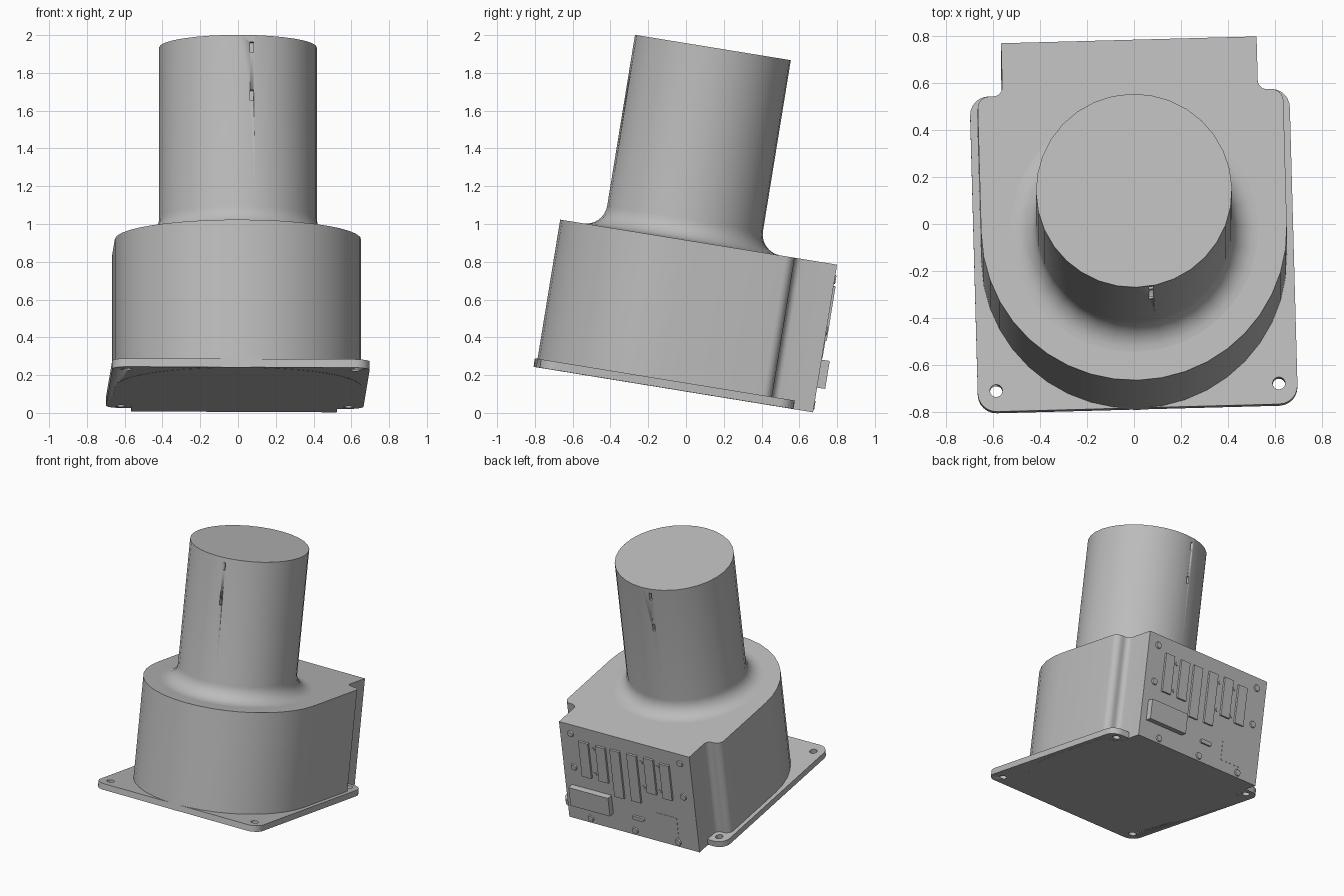
import bpy, bmesh, math
from mathutils import Matrix, Vector

if "Cube" in bpy.data.objects:
    bpy.data.objects.remove(bpy.data.objects["Cube"])

# Whole unit is leaned backwards-down and turned slightly around the column axis
FRAME = (Matrix.Rotation(math.radians(-9.24), 4, 'X')
         @ Matrix.Translation((0, -0.17, 0))
         @ Matrix.Rotation(math.radians(1.55), 4, 'Z'))
BOTTOM, PLATE_TOP, BODY_TOP, TOP = 0.111, 0.157, 0.903, 1.932
BACK, HALF = 0.819, 0.545

grey = bpy.data.materials.new("housing_grey")
grey.diffuse_color = (0.5, 0.5, 0.5, 1)
grey.use_nodes = True
grey.node_tree.nodes["Principled BSDF"].inputs["Base Color"].default_value = grey.diffuse_color


def finish(name, bm, angle=35):
    bmesh.ops.recalc_face_normals(bm, faces=bm.faces)
    me = bpy.data.meshes.new(name)
    bm.to_mesh(me)
    bm.free()
    me.materials.append(grey)
    ob = bpy.data.objects.new(name, me)
    bpy.context.collection.objects.link(ob)
    ob.matrix_world = FRAME
    bpy.ops.object.select_all(action='DESELECT')
    ob.select_set(True)
    bpy.context.view_layer.objects.active = ob
    bpy.ops.object.shade_smooth_by_angle(angle=math.radians(angle))
    return ob


def arc(cx, cy, r, a0, a1, n):
    return [(cx + r * math.cos(math.radians(a0 + (a1 - a0) * i / n)),
             cy + r * math.sin(math.radians(a0 + (a1 - a0) * i / n))) for i in range(n + 1)]


def prism(name, outline, z0, z1):
    bm = bmesh.new()
    face = bm.faces.new([bm.verts.new((x, y, z0)) for x, y in outline])
    ext = bmesh.ops.extrude_face_region(bm, geom=[face])
    bmesh.ops.translate(bm, vec=(0, 0, z1 - z0),
                        verts=[g for g in ext['geom'] if isinstance(g, bmesh.types.BMVert)])
    return finish(name, bm)


def add_box(bm, centre, size):
    bmesh.ops.create_cube(bm, size=1, matrix=Matrix.Translation(centre)
                          @ Matrix.Diagonal((*size, 1)))


def add_cyl(bm, centre, r, depth, axis='Z', n=16, r2=None):
    rot = Matrix.Rotation(math.radians(-90), 4, 'X') if axis == 'Y' else Matrix()
    bmesh.ops.create_cone(bm, cap_ends=True, segments=n, radius1=r, radius2=r2 or r,
                          depth=depth, matrix=Matrix.Translation(centre) @ rot)


def cut(target, bm):
    cutter = finish("cutter", bm)
    mod = target.modifiers.new("cut", 'BOOLEAN')
    mod.operation, mod.solver, mod.object = 'DIFFERENCE', 'EXACT', cutter
    bpy.context.view_layer.objects.active = target
    bpy.ops.object.modifier_apply(modifier=mod.name)
    bpy.data.objects.remove(cutter)


def on_back(a, b):
    """Position on the rear panel: a across from +x, b down from the top."""
    return HALF * (1 - 2 * a), BODY_TOP - 0.79 * b


# Base plate with rounded corners and four bolt holes
W, F, B, R = 0.682, -0.65, 0.712, 0.08
plate = prism("base_plate",
              arc(W - R, B - R, R, 0, 90, 6) + arc(-W + R, B - R, R, 90, 180, 6)
              + arc(-W + R, F + R, R, 180, 270, 6) + arc(W - R, F + R, R, 270, 360, 6),
              BOTTOM + 0.001, PLATE_TOP)
holes = bmesh.new()
for x in (-0.603, 0.603):
    for y in (-0.56, 0.648):
        add_cyl(holes, (x, y, 0.13), 0.027, 0.2)
cut(plate, holes)

# Housing: round front, notched rear corners, flat back
right = (arc(0.602, 0.54, 0.05, 0, 90, 6) + arc(0.585, 0.63, 0.04, 270, 180, 6)
         + [(HALF, BACK)])
left = [(-x, y) for x, y in reversed(right)]
prism("housing", arc(0, 0, 0.652, 180, 360, 20) + right + left, BOTTOM, BODY_TOP)

# Column with a fillet flaring into the housing top
profile = [(0.530, BODY_TOP - 0.02)] + [
    (x, z) for x, z in arc(0.53, BODY_TOP + 0.112, 0.112, 270, 180, 8)] + [(0.418, TOP)]
N = 32
bm = bmesh.new()
rings = [[bm.verts.new((r * math.cos(2 * math.pi * i / N), r * math.sin(2 * math.pi * i / N), z))
          for i in range(N)] for r, z in profile]
for lo, hi in zip(rings, rings[1:]):
    for i in range(N):
        j = (i + 1) % N
        bm.faces.new((lo[i], lo[j], hi[j], hi[i]))
bm.faces.new(rings[-1])
bm.faces.new(rings[0])
column = finish("column", bm)

# Alignment slots on the front and rear of the column
slots = bmesh.new()
for side in (1, -1):
    for z in (1.868, 1.61):
        add_box(slots, (side * 0.062, side * -0.41, z), (0.018, 0.06, 0.056))
cut(column, slots)

# Rear panel: connector strips
bm = bmesh.new()
for a, b, h in ((0.18, 0.33, 0.29), (0.31, 0.33, 0.29), (0.42, 0.39, 0.39),
                (0.55, 0.385, 0.39), (0.68, 0.315, 0.29), (0.80, 0.33, 0.29)):
    x, z = on_back(a, b)
    add_box(bm, (x, BACK, z), (0.08, 0.03, h))
finish("connector_strips", bm)

# Rear panel: power block, small oval port and thin cover
bm = bmesh.new()
x, z = on_back(0.2, 0.74)
add_box(bm, (x, BACK + 0.01, z), (0.33, 0.07, 0.15))
finish("power_block", bm)
bm = bmesh.new()
x, z = on_back(0.55, 0.81)
add_box(bm, (x, BACK, z), (0.07, 0.03, 0.03))
for s in (-1, 1):
    add_cyl(bm, (x + s * 0.035, BACK, z), 0.015, 0.03, 'Y')
finish("small_port", bm)
bm = bmesh.new()
x, z = on_back(0.77, 0.80)
add_box(bm, (x, BACK, z), (0.17, 0.004, 0.16))
finish("cover_plate", bm)

# Rear panel: large screws round the edge, small ones beside the strips
bm = bmesh.new()
for a, b in ((0.08, 0.10), (0.08, 0.45), (0.92, 0.10), (0.92, 0.45),
             (0.17, 0.955), (0.51, 0.955), (0.84, 0.955)):
    x, z = on_back(a, b)
    add_cyl(bm, (x, BACK, z), 0.03, 0.016, 'Y', 16, 0.022)
for a in (0.245, 0.615, 0.74):
    for b in (0.2, 0.46):
        x, z = on_back(a, b)
        add_cyl(bm, (x, BACK, z), 0.013, 0.014, 'Y', 10)
finish("panel_screws", bm)
